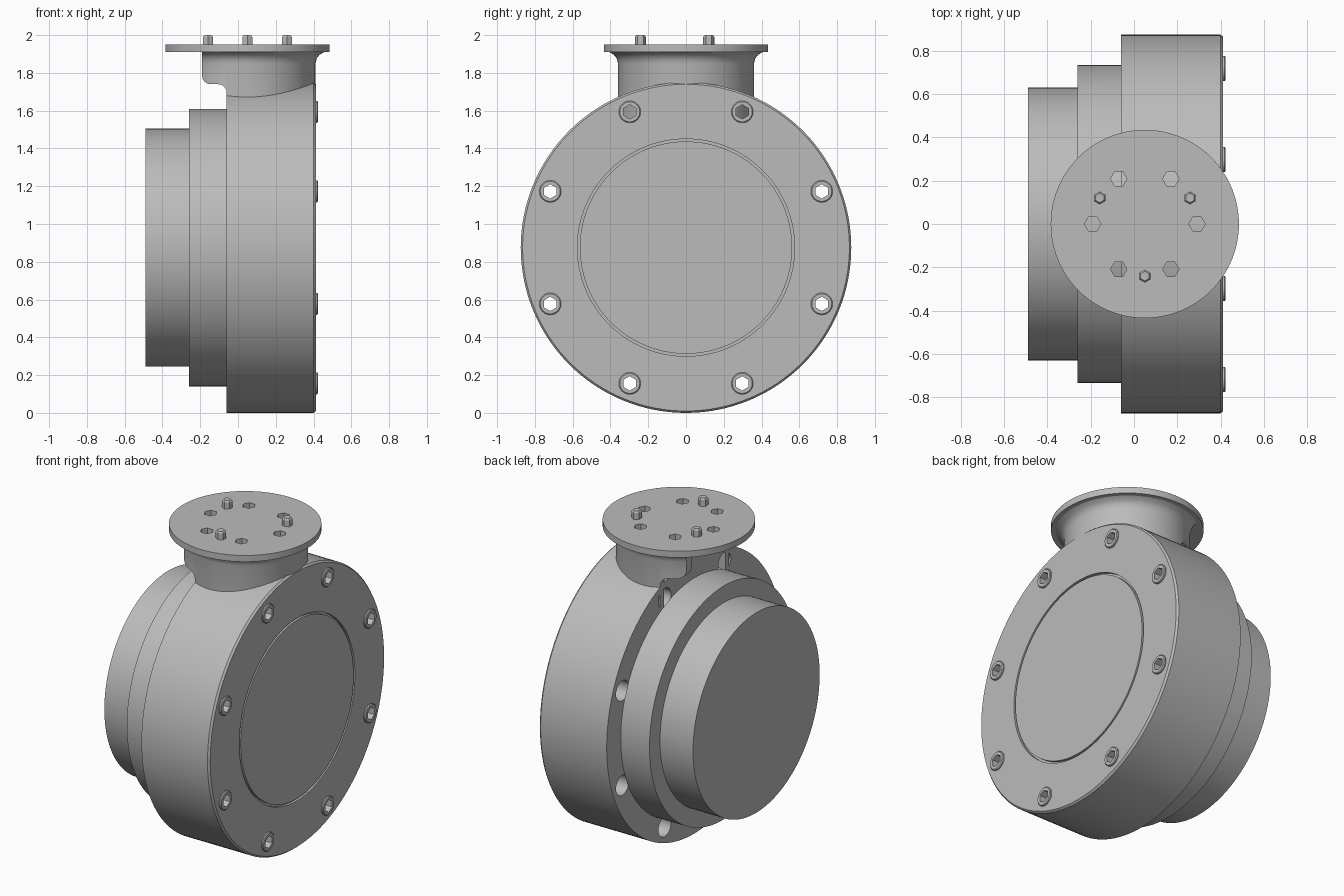
import bpy, bmesh
from math import pi, cos, sin
from mathutils import Matrix, Vector

cube = bpy.data.objects.get("Cube")
if cube:
    bpy.data.objects.remove(cube, do_unlink=True)

metal = bpy.data.materials.new("light_grey_metal")
metal.use_nodes = True
GREY = (0.5, 0.5, 0.5, 1)
metal.diffuse_color = GREY
metal.node_tree.nodes["Principled BSDF"].inputs["Base Color"].default_value = GREY

MID_Z = 0.875                 # height of the drum axis
NECK_X = 0.05                 # neck and flange axis
ALONG_X = Matrix.Translation((0, 0, MID_Z)) @ Matrix.Rotation(pi / 2, 4, 'Y')
UPRIGHT = Matrix.Translation((NECK_X, 0, 0))


def finish(name, bm):
    bmesh.ops.recalc_face_normals(bm, faces=bm.faces)
    mesh = bpy.data.meshes.new(name)
    bm.to_mesh(mesh)
    bm.free()
    mesh.materials.append(metal)
    obj = bpy.data.objects.new(name, mesh)
    bpy.context.collection.objects.link(obj)
    return obj


def lathe(name, profile, place, sides=128, ring=False, at=[(0, 0)], turn=0):
    """Turn (radius, height) points about the local z axis, once per spot."""
    bm = bmesh.new()
    for cx, cy in at:
        loops = [[bm.verts.new(place @ Vector((cx + r * cos(turn + 2 * pi * i / sides),
                                               cy + r * sin(turn + 2 * pi * i / sides), h)))
                  for i in range(sides)] for r, h in profile]
        pairs = list(zip(loops, loops[1:]))
        if ring:
            pairs.append((loops[-1], loops[0]))
        else:
            bm.faces.new(loops[0])
            bm.faces.new(loops[-1])
        for a, b in pairs:
            for i in range(sides):
                j = (i + 1) % sides
                bm.faces.new((a[i], a[j], b[j], b[i]))
    return finish(name, bm)


def rod(r, low, high):
    return [(r, low), (r, high)]


def spots(count, radius, start):
    return [(radius * cos(start + 2 * pi * i / count),
             radius * sin(start + 2 * pi * i / count)) for i in range(count)]


def cut(targets, cutter):
    for obj in targets:
        mod = obj.modifiers.new("cut", 'BOOLEAN')
        mod.object = cutter
        mod.operation = 'DIFFERENCE'
        mod.solver = 'EXACT'
        bpy.context.view_layer.objects.active = obj
        bpy.ops.object.modifier_apply(modifier=mod.name)
    bpy.data.objects.remove(cutter, do_unlink=True)


# Main housing with a chamfered front edge and a shallow round groove
housing = lathe("housing", [(0.875, -0.06), (0.875, 0.4), (0.865, 0.412), (0.575, 0.412),
                            (0.575, 0.395), (0.562, 0.395), (0.562, 0.412)], ALONG_X)

# Stepped drums behind the housing
middle_drum = lathe("middle_drum", rod(0.735, -0.26, 0.3), ALONG_X)
rear_drum = lathe("rear_drum", rod(0.63, -0.49, -0.2), ALONG_X)

# Bolt recesses in the rear rim, and hexagonal sockets right through
bolt_spots = spots(8, 0.778, pi / 8)
cut([housing, middle_drum],
    lathe("recess_cutter", rod(0.063, -0.061, 0.33), ALONG_X, 24, at=bolt_spots))
bolt_heads = lathe("bolt_heads", [(0.058, 0.38), (0.058, 0.419), (0.053, 0.424)],
                   ALONG_X, 32, at=bolt_spots)
cut([housing, bolt_heads],
    lathe("socket_cutter", rod(0.038, 0.3, 0.5), ALONG_X, 6, at=bolt_spots))

# Hollow neck flaring into the flange
neck = lathe("neck", [(0.36, 1.5), (0.36, 1.85), (0.367, 1.877), (0.383, 1.897), (0.41, 1.912),
                      (0.325, 1.912), (0.325, 1.5)], UPRIGHT, 96, ring=True)

# Rear of the neck trimmed flat, with a rounded step over the rim
outline = [(-0.6, 1.95), (-0.19, 1.95)]
outline += [(-0.145 - 0.045 * cos(t * pi / 12), 1.785 - 0.045 * sin(t * pi / 12)) for t in range(7)]
outline += [(-0.105 + 0.045 * sin(t * pi / 12), 1.695 + 0.045 * cos(t * pi / 12)) for t in range(7)]
outline += [(-0.06, 1.4), (-0.6, 1.4)]
bm = bmesh.new()
face = bm.faces.new([bm.verts.new((x, -0.6, z)) for x, z in outline])
side = bmesh.ops.extrude_face_region(bm, geom=[face])["geom"]
bmesh.ops.translate(bm, vec=(0, 1.2, 0), verts=[v for v in side if isinstance(v, bmesh.types.BMVert)])
cut([neck], finish("neck_cutter", bm))

# Round flange with six hexagonal holes
flange = lathe("flange", rod(0.435, 1.91, 1.95), UPRIGHT, 96)
cut([flange, neck], lathe("hole_cutter", rod(0.038, 1.88, 2), UPRIGHT, 6, at=spots(6, 0.241, 0)))

# Three locating pins
pins = lathe("locating_pins", [(0.03, 1.92), (0.03, 1.99), (0.022, 2)], UPRIGHT, 6,
             at=spots(3, 0.241, pi / 6), turn=pi / 6)

# Smooth the round walls, keep the edges crisp
for obj in (housing, middle_drum, rear_drum, bolt_heads, neck, flange, pins):
    bpy.ops.object.select_all(action='DESELECT')
    obj.select_set(True)
    bpy.context.view_layer.objects.active = obj
    bpy.ops.object.shade_smooth_by_angle(angle=pi / 6)
